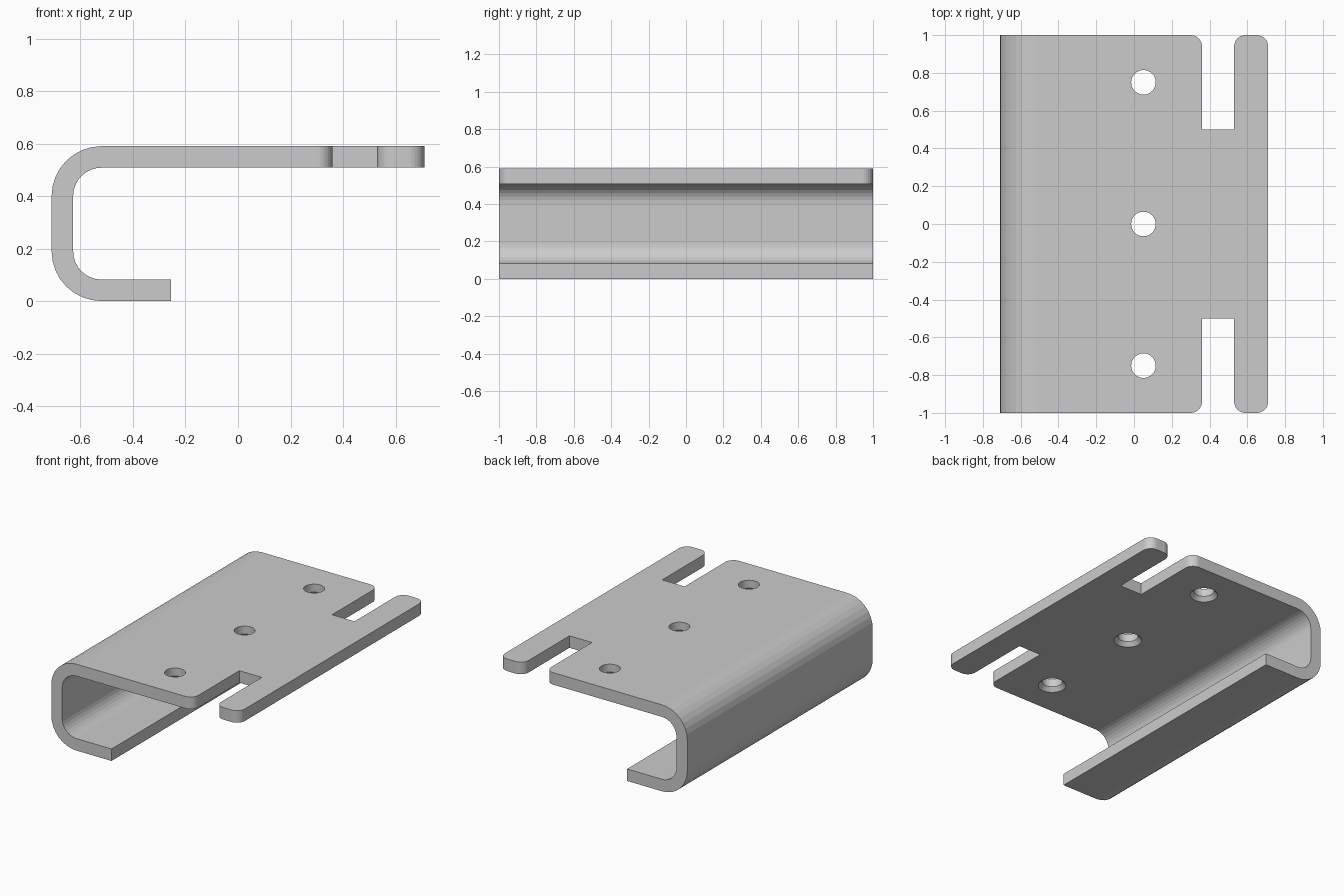
import bpy, bmesh
from math import sin, cos, pi, radians
from mathutils import Vector

if "Cube" in bpy.data.objects:
    bpy.data.objects.remove(bpy.data.objects["Cube"])

TOP, T, LEFT, RIGHT = 0.59, 0.082, -0.71, 0.71
R_OUT, R_IN = 0.19, 0.108


def arc(cx, cy, r, a0, a1, n=8):
    return [(cx + r * cos(radians(a0 + (a1 - a0) * i / n)),
             cy + r * sin(radians(a0 + (a1 - a0) * i / n))) for i in range(n + 1)]


def prism(name, points, offset):
    """Close a 3D outline into a face and extrude it by offset."""
    bm = bmesh.new()
    face = bm.faces.new([bm.verts.new(p) for p in points])
    new = bmesh.ops.extrude_face_region(bm, geom=[face])["geom"]
    bmesh.ops.translate(bm, vec=Vector(offset),
                        verts=[v for v in new if isinstance(v, bmesh.types.BMVert)])
    return finish(name, bm)


def lathe(name, x, y, profile, n=32):
    """Solid of revolution about a vertical axis from (radius, z) pairs."""
    bm = bmesh.new()
    rings = [[bm.verts.new((x + r * cos(2 * pi * i / n), y + r * sin(2 * pi * i / n), z))
              for i in range(n)] for r, z in profile]
    for a, b in zip(rings, rings[1:]):
        for i in range(n):
            j = (i + 1) % n
            bm.faces.new((a[i], a[j], b[j], b[i]))
    bm.faces.new(rings[0])
    bm.faces.new(rings[-1])
    return finish(name, bm)


def finish(name, bm):
    bmesh.ops.recalc_face_normals(bm, faces=bm.faces[:])
    mesh = bpy.data.meshes.new(name)
    bm.to_mesh(mesh)
    bm.free()
    ob = bpy.data.objects.new(name, mesh)
    bpy.context.collection.objects.link(ob)
    return ob


def boolean(target, cutter, operation):
    mod = target.modifiers.new(operation, "BOOLEAN")
    mod.operation, mod.solver, mod.object = operation, "EXACT", cutter
    cutter.hide_render = True
    bpy.context.view_layer.objects.active = target
    bpy.ops.object.modifier_apply(modifier=mod.name)
    bpy.data.objects.remove(cutter)


# bent sheet: J-shaped section, drawn oversize and trimmed to the plan outline
cx, z_hi, z_lo = LEFT + R_OUT, TOP - R_OUT, R_OUT
section = ([(0.8, TOP)] + arc(cx, z_hi, R_OUT, 90, 180) + arc(cx, z_lo, R_OUT, 180, 270)
           + [(-0.255, 0), (-0.255, T)]
           + arc(cx, z_lo, R_IN, 270, 180) + arc(cx, z_hi, R_IN, 180, 90)
           + [(0.8, TOP - T)])
bracket = prism("bent_bracket", [(x, -1.1, z) for x, z in section], (0, 2.2, 0))

# plan outline: end slots and rounded fingers, mirrored front to back
r = 0.06
half = ([(-0.9, 1)] + arc(0.36 - r, 1 - r, r, 90, 0) + [(0.36, 0.5), (0.53, 0.5)]
        + arc(0.53 + r, 1 - r, r, 180, 90) + arc(RIGHT - r, 1 - r, r, 90, 0))
outline = half + [(x, -y) for x, y in reversed(half)]
trim = prism("plan_trim", [(x, y, -0.2) for x, y in outline], (0, 0, 1.2))
boolean(bracket, trim, "INTERSECT")

# three screw holes, countersunk from the underside
under = TOP - T
for y in (-0.75, 0, 0.75):
    cutter = lathe("hole_cutter", 0.05, y, [(0.098, under - 0.01), (0.088, under),
                                            (0.065, under + 0.028), (0.065, TOP + 0.1)])
    boolean(bracket, cutter, "DIFFERENCE")
